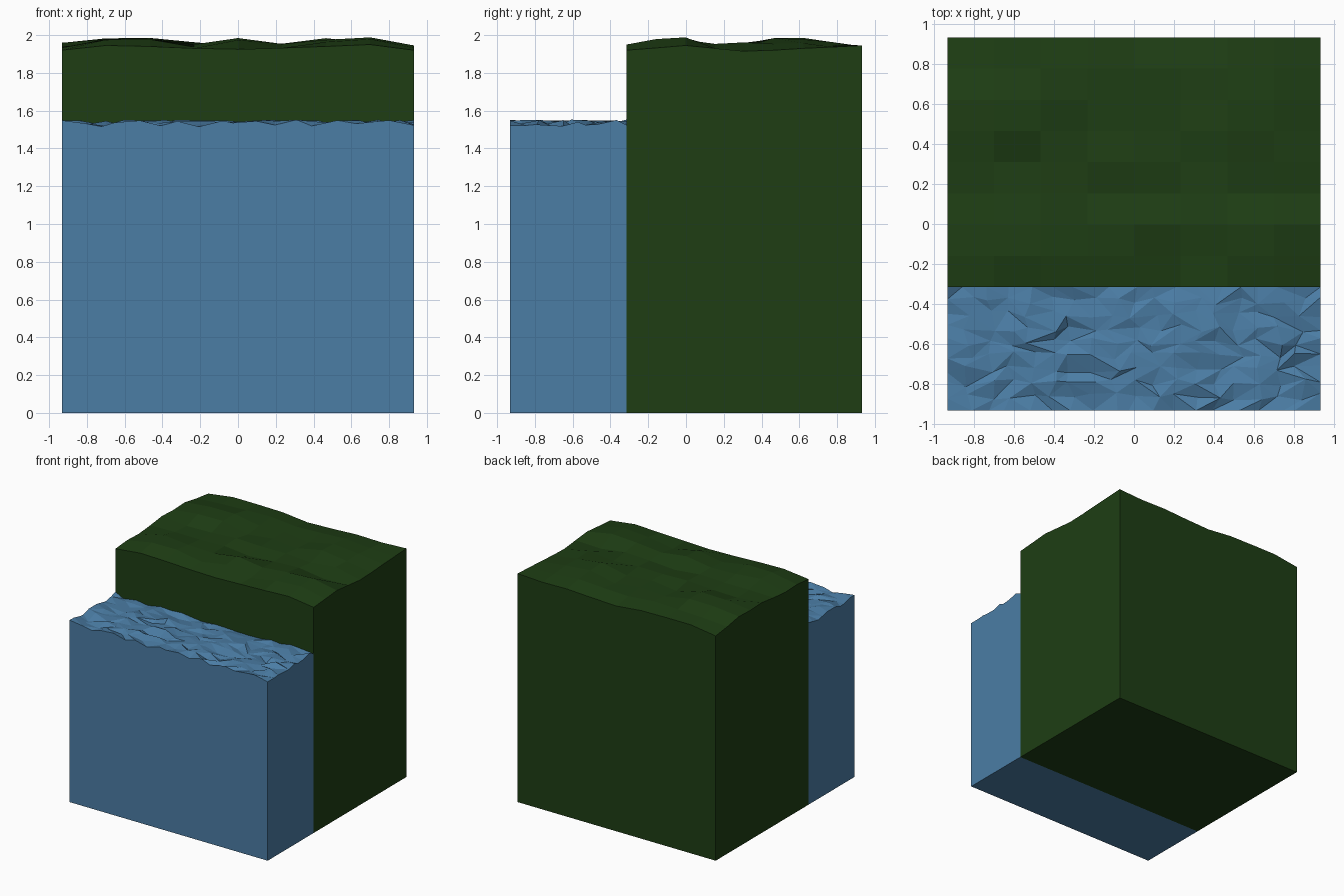
import bpy, bmesh, random

if "Cube" in bpy.data.objects:
    bpy.data.objects.remove(bpy.data.objects["Cube"])

X0, X1 = -0.933, 0.933
SHORE = -0.315


def lerp(profile, t):
    """Sample an evenly spaced profile at t in 0..1."""
    f = t * (len(profile) - 1)
    i = min(int(f), len(profile) - 2)
    return profile[i] + (profile[i + 1] - profile[i]) * (f - i)


def block(name, y0, y1, nx, ny, height, jitter, triangles, color):
    """Solid block with flat sides and an uneven gridded top."""
    bm = bmesh.new()
    sx, sy = (X1 - X0) / nx, (y1 - y0) / ny
    grid = []
    for j in range(ny + 1):
        row = []
        for i in range(nx + 1):
            x, y = X0 + i * sx, y0 + j * sy
            if 0 < i < nx:
                x += random.uniform(-jitter, jitter) * sx
            if 0 < j < ny:
                y += random.uniform(-jitter, jitter) * sy
            row.append(bm.verts.new((x, y, height(i / nx, j / ny))))
        grid.append(row)

    # Uneven top
    for j in range(ny):
        for i in range(nx):
            a, b = grid[j][i], grid[j][i + 1]
            c, d = grid[j + 1][i + 1], grid[j + 1][i]
            if not triangles:
                bm.faces.new((a, b, c, d))
            elif random.random() < 0.5:
                bm.faces.new((a, b, c))
                bm.faces.new((a, c, d))
            else:
                bm.faces.new((a, b, d))
                bm.faces.new((b, c, d))

    # Four flat sides and the base
    base = [bm.verts.new((x, y, 0)) for x, y in
            ((X0, y0), (X1, y0), (X1, y1), (X0, y1))]
    edges = [grid[0], [r[-1] for r in grid], grid[-1][::-1], [r[0] for r in grid][::-1]]
    for k, edge in enumerate(edges):
        bm.faces.new([base[k], base[(k + 1) % 4]] + edge[::-1])
    bm.faces.new(base[::-1])
    bmesh.ops.recalc_face_normals(bm, faces=bm.faces)

    mesh = bpy.data.meshes.new(name)
    bm.to_mesh(mesh)
    bm.free()
    obj = bpy.data.objects.new(name, mesh)
    bpy.context.collection.objects.link(obj)
    mat = bpy.data.materials.new(name + "_color")
    mat.diffuse_color = (*color, 1)
    mat.use_nodes = True
    mat.node_tree.nodes["Principled BSDF"].inputs["Base Color"].default_value = mat.diffuse_color
    mesh.materials.append(mat)


# Rolling land: edge profiles, with crests reaching the outline of the front and side views
FRONT = [1.92, 1.945, 1.94, 1.93, 1.925, 1.932, 1.94, 1.95, 1.92]
RIGHT = [1.92, 1.932, 1.945, 1.93, 1.915, 1.92, 1.93, 1.937, 1.945]
CREST_X = [1.96, 1.99, 1.99, 1.965, 1.99, 1.955, 1.985, 2.0, 1.965]
CREST_Y = [1.97, 1.985, 2.0, 1.955, 1.965, 1.985, 1.99, 1.965, 1.945]


def land_height(u, v):
    if v == 0:
        return lerp(FRONT, u)
    if u == 1:
        return lerp(RIGHT, v)
    top = min(lerp(CREST_X, u), lerp(CREST_Y, v))
    return top - random.uniform(0, 0.035)


def water_height(u, v):
    return 1.533 + random.uniform(-0.018, 0.02)


random.seed(4)
block("land", SHORE, 0.933, 8, 8, land_height, 0, False, (0.013, 0.048, 0.007))
block("water", -0.933, SHORE, 18, 9, water_height, 0.3, True, (0.07, 0.205, 0.376))
